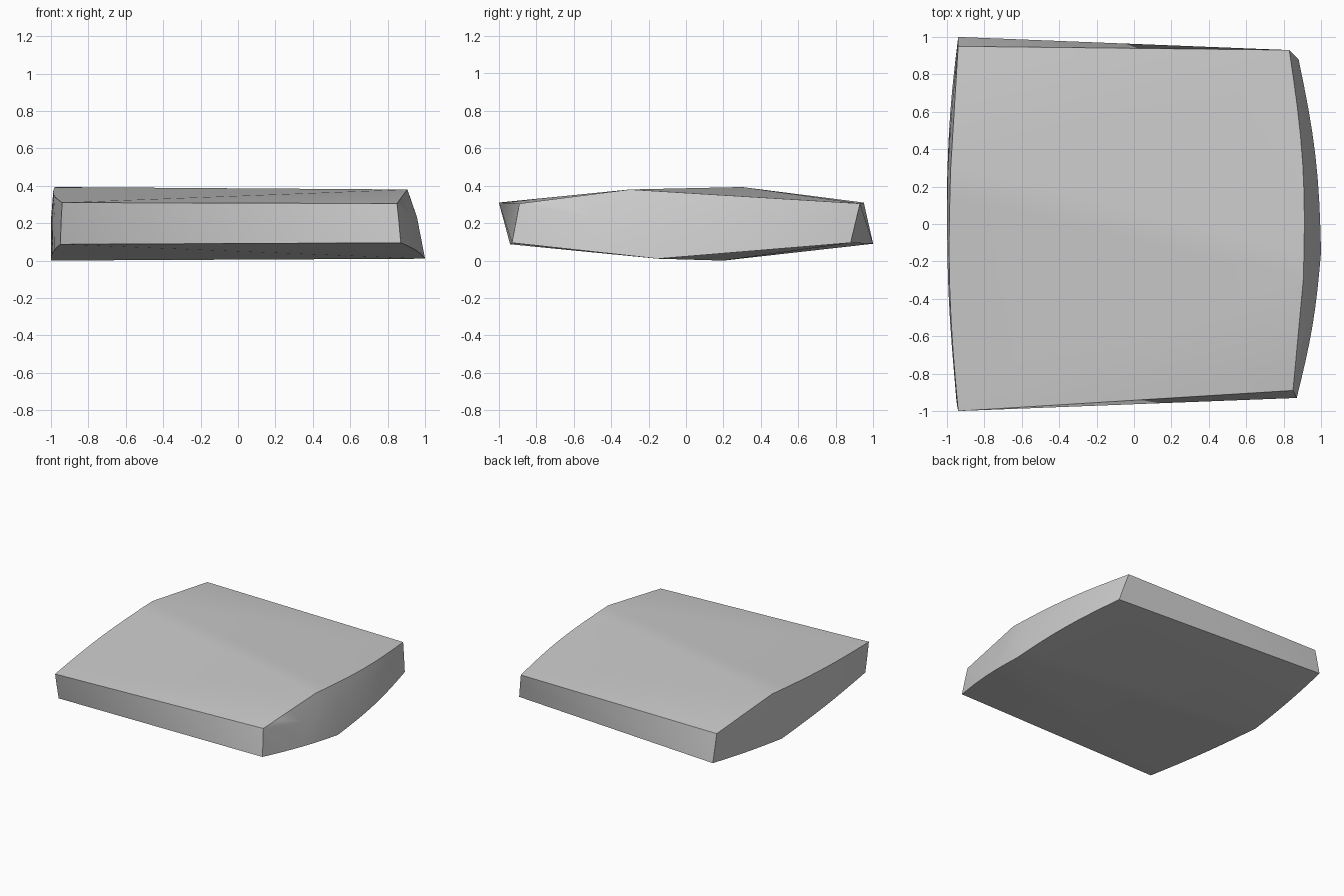
import bpy
import bmesh
import math
from mathutils import Vector

if "Cube" in bpy.data.objects:
    bpy.data.objects.remove(bpy.data.objects["Cube"], do_unlink=True)


def make_material(name, colour):
    mat = bpy.data.materials.new(name)
    mat.use_nodes = True
    mat.diffuse_color = colour
    mat.node_tree.nodes["Principled BSDF"].inputs["Base Color"].default_value = colour
    return mat


def bowed_edge(front, ridge, back, bow_front, bow_back, steps=8):
    """Edge running front corner, ridge, back corner, each half bowed along x."""
    points = []
    for a, b, bow in ((front, ridge, bow_front), (ridge, back, bow_back)):
        a, b = Vector(a), Vector(b)
        for i in range(steps + 1):
            t = i / steps
            p = a.lerp(b, t)
            p.x += bow * math.sin(math.pi * t)
            points.append(p)
    return points


def end_points(top, bottom, bulge):
    """Top and bottom edges of one end, with a slightly bulged row between."""
    points = top + bottom
    for a, b in zip(top, bottom):
        mid = a.lerp(b, 0.4)
        height = (a.z - b.z - 0.2) / 0.17
        mid.x += bulge * max(0, height)
        points.append(mid)
    return points


# Right-hand (+x) end of the slab
top_edge = bowed_edge((0.85, -0.89, 0.305), (0.905, -0.3, 0.38), (0.83, 0.93, 0.305), 0, 0.035)
bottom_edge = bowed_edge((0.87, -0.93, 0.095), (1.0, -0.15, 0.01), (0.88, 0.88, 0.095), 0.02, 0.03)
points = end_points(top_edge, bottom_edge, 0.014)

# Opposite (-x) end of the slab
top_edge = bowed_edge((-0.94, -1.0, 0.31), (-0.98, 0.3, 0.393), (-0.94, 0.95, 0.31), -0.025, 0)
bottom_edge = bowed_edge((-0.95, -0.94, 0.087), (-1.0, 0.2, 0.0), (-0.94, 1.0, 0.09), -0.015, -0.012)
points += end_points(top_edge, bottom_edge, -0.008)

# Wrap the two ends into one faceted slab
bm = bmesh.new()
for p in points:
    bm.verts.new(p)
bmesh.ops.remove_doubles(bm, verts=bm.verts, dist=0.001)
hull = bmesh.ops.convex_hull(bm, input=bm.verts)
loose = [v for v in bm.verts if not v.link_faces]
bmesh.ops.delete(bm, geom=loose, context="VERTS")
bmesh.ops.recalc_face_normals(bm, faces=bm.faces)

mesh = bpy.data.meshes.new("slab")
bm.to_mesh(mesh)
bm.free()
slab = bpy.data.objects.new("slab", mesh)
bpy.context.collection.objects.link(slab)
mesh.materials.append(make_material("light grey", (0.6, 0.6, 0.6, 1)))

bpy.context.view_layer.objects.active = slab
slab.select_set(True)
bpy.ops.object.shade_smooth_by_angle(angle=math.radians(30))
